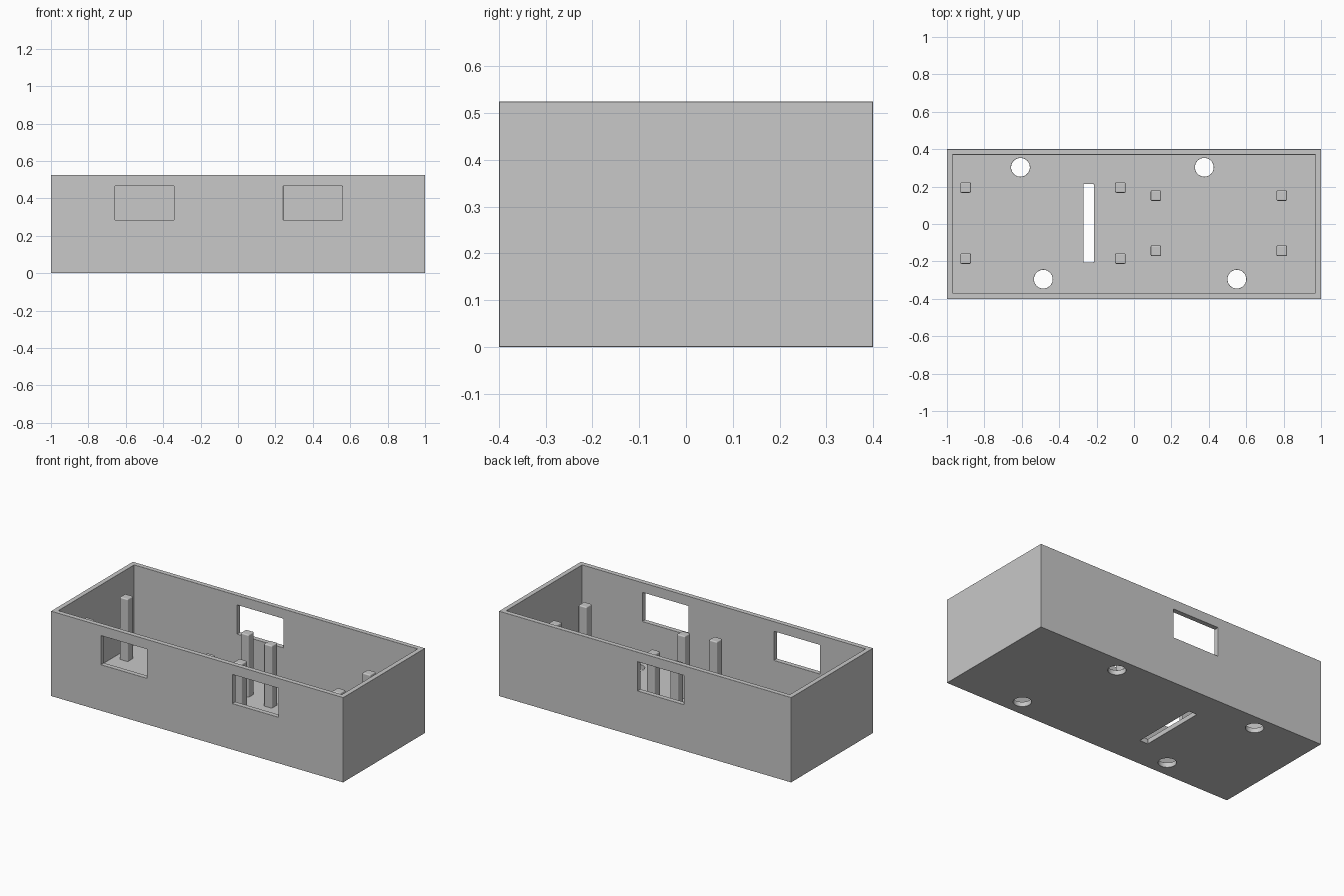
import bpy

cube = bpy.data.objects.get("Cube")
if cube:
    bpy.data.objects.remove(cube, do_unlink=True)

WALL, FLOOR, TOP, POST_TOP = 0.03, 0.03, 0.525, 0.415

# Single grey plastic
plastic = bpy.data.materials.new("grey plastic")
plastic.use_nodes = True
colour = (0.58, 0.58, 0.58, 1)
plastic.diffuse_color = colour
plastic.node_tree.nodes["Principled BSDF"].inputs["Base Color"].default_value = colour


def block(name, x, y, z):
    """Box spanning three (low, high) ranges."""
    spans = (x, y, z)
    bpy.ops.mesh.primitive_cube_add(size=1, location=[sum(s) / 2 for s in spans])
    ob = bpy.context.object
    ob.name = name
    ob.scale = [s[1] - s[0] for s in spans]
    bpy.ops.object.transform_apply(location=False, rotation=False, scale=True)
    return ob


def soften(ob, width):
    """Rounded edges that leave the flat faces flat."""
    ob.data.materials.clear()
    ob.data.materials.append(plastic)
    ob.data.polygons.foreach_set("use_smooth", [True] * len(ob.data.polygons))
    bevel = ob.modifiers.new("rounded edges", "BEVEL")
    bevel.width = width
    bevel.segments = 3
    bevel.limit_method = "ANGLE"
    bevel.angle_limit = 0.7
    bevel.harden_normals = True


# Open tray with its cavity
tray = block("tray", (-1, 1), (-0.4, 0.4), (0, TOP))
cutters = [block("cavity_cutter", (WALL - 1, 1 - WALL), (WALL - 0.4, 0.4 - WALL), (FLOOR, 1))]

# Windows: two in the front wall, one in the back wall
for x, y in ((-0.5, -0.4), (0.4, -0.4), (-0.107, 0.4)):
    cutters.append(block("window_cutter", (x - 0.158, x + 0.158),
                         (y - 0.1, y + 0.1), (0.285, 0.465)))

# Floor slot and round floor holes
cutters.append(block("slot_cutter", (-0.27, -0.215), (-0.205, 0.213), (-0.1, 0.1)))
for x, y in ((-0.607, 0.303), (0.376, 0.303), (-0.485, -0.295), (0.55, -0.295)):
    bpy.ops.mesh.primitive_cylinder_add(vertices=48, radius=0.05, depth=0.2, location=(x, y, 0))
    bpy.context.object.name = "hole_cutter"
    cutters.append(bpy.context.object)

bpy.context.view_layer.objects.active = tray
for cutter in cutters:
    cut = tray.modifiers.new("cut", "BOOLEAN")
    cut.operation = "DIFFERENCE"
    cut.solver = "EXACT"
    cut.object = cutter
    bpy.ops.object.modifier_apply(modifier=cut.name)
    bpy.data.objects.remove(cutter, do_unlink=True)
soften(tray, 0.008)

# Two groups of four square support posts
for group, xs, ys in (("left", (0.117, 0.79), (-0.143, 0.152)),
                      ("right", (-0.9, -0.073), (-0.185, 0.195))):
    for x in xs:
        for y in ys:
            post = block(group + "_post", (x - 0.028, x + 0.028),
                         (y - 0.028, y + 0.028), (FLOOR - 0.015, POST_TOP))
            soften(post, 0.007)
